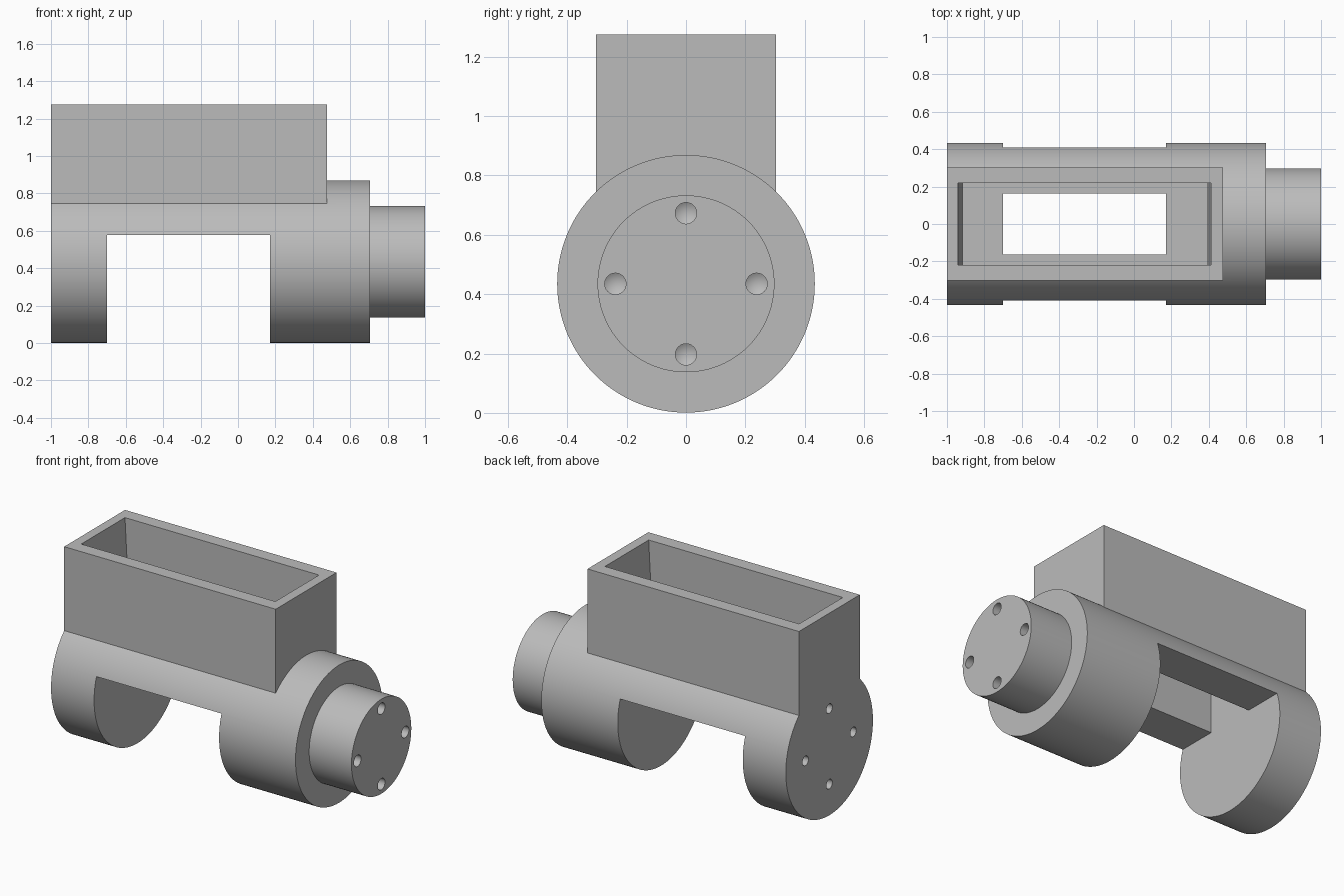
import bpy
import bmesh
from math import radians, pi, cos, sin
from mathutils import Matrix, Vector

cube = bpy.data.objects.get("Cube")
if cube:
    bpy.data.objects.remove(cube, do_unlink=True)

AXIS_Z = 0.435

grey = bpy.data.materials.new("plain grey")
grey.use_nodes = True
COLOR = (0.5, 0.5, 0.5, 1)
grey.diffuse_color = COLOR
grey.node_tree.nodes["Principled BSDF"].inputs["Base Color"].default_value = COLOR


def add_object(name, bm):
    bmesh.ops.recalc_face_normals(bm, faces=bm.faces)
    mesh = bpy.data.meshes.new(name)
    bm.to_mesh(mesh)
    bm.free()
    mesh.materials.append(grey)
    obj = bpy.data.objects.new(name, mesh)
    bpy.context.collection.objects.link(obj)
    return obj


def block(name, x0, x1, half_y, z0, z1, end_taper=0):
    """Box with optional narrowing of its length towards the bottom."""
    bm = bmesh.new()
    bmesh.ops.create_cube(bm, size=1)
    for v in bm.verts:
        low = v.co.z < 0
        inset = end_taper if low else 0
        v.co = Vector((x0 + inset if v.co.x < 0 else x1 - inset,
                       half_y if v.co.y > 0 else -half_y,
                       z0 if low else z1))
    return add_object(name, bm)


def rod(name, start, end, r0, r1=None, sides=32):
    """Cylinder or cone frustum between two points."""
    start, end = Vector(start), Vector(end)
    d = end - start
    bm = bmesh.new()
    bmesh.ops.create_cone(bm, cap_ends=True, segments=sides, radius1=r0,
                          radius2=r0 if r1 is None else r1, depth=d.length)
    turn = d.to_track_quat('Z', 'Y').to_matrix().to_4x4()
    bm.transform(Matrix.Translation((start + end) / 2) @ turn)
    return add_object(name, bm)


def combine(target, tool, operation):
    mod = target.modifiers.new("join", 'BOOLEAN')
    mod.operation = operation
    mod.solver = 'EXACT'
    mod.object = tool
    bpy.context.view_layer.update()
    graph = bpy.context.evaluated_depsgraph_get()
    result = bpy.data.meshes.new_from_object(target.evaluated_get(graph))
    target.modifiers.clear()
    target.data = result
    bpy.data.objects.remove(tool, do_unlink=True)


def drill(name, x, inward, y, z, radius, depth):
    """Blind hole cutter with a pointed tip, made as a lathed solid."""
    profile = [(-0.05, radius), (depth, radius)]
    bm = bmesh.new()
    n = 24
    rings = [[bm.verts.new((x + inward * d, y + r * cos(2 * pi * i / n),
                            z + r * sin(2 * pi * i / n))) for i in range(n)]
             for d, r in profile]
    tip = bm.verts.new((x + inward * (depth + radius * 0.6), y, z))
    bm.faces.new(rings[0])
    for i in range(n):
        j = (i + 1) % n
        bm.faces.new((rings[0][i], rings[0][j], rings[1][j], rings[1][i]))
        bm.faces.new((rings[1][i], rings[1][j], tip))
    return add_object(name, bm)


# Round body, stepped end boss and rectangular housing
body = rod("bracket_body", (-1, 0, AXIS_Z), (0.705, 0, AXIS_Z), 0.434, sides=128)
combine(body, rod("end_boss", (0.6, 0, AXIS_Z), (1, 0, AXIS_Z), 0.298, sides=96), 'UNION')
combine(body, block("housing", -1, 0.475, 0.303, 0.62, 1.275), 'UNION')

# Lower notch, housing pocket and the slot joining them
combine(body, block("notch", -0.7, 0.172, 0.6, -0.1, 0.577), 'DIFFERENCE')
combine(body, block("pocket", -0.945, 0.417, 0.218, 0.83, 1.35, 0.028), 'DIFFERENCE')
combine(body, block("slot", -0.7, 0.172, 0.163, 0.5, 0.9), 'DIFFERENCE')

# Cross holes through the housing walls
for x in (-0.785, 0.26):
    combine(body, rod("cross_hole", (x, -0.5, 1.118), (x, 0.5, 1.118), 0.059), 'DIFFERENCE')

# Centre bores on both sides of the notch
for x0, x1, r in ((-1.1, -0.6, 0.055), (0.1, 1.1, 0.045)):
    combine(body, rod("centre_bore", (x0, 0, AXIS_Z), (x1, 0, AXIS_Z), r), 'DIFFERENCE')

# Four blind screw holes around each centre bore
for x, inward, r in ((1, -1, 0.036), (-1, 1, 0.03)):
    for k in range(4):
        a = k * pi / 2
        combine(body, drill("screw_hole", x, inward, 0.238 * cos(a),
                            AXIS_Z + 0.238 * sin(a), r, 0.15), 'DIFFERENCE')

# One material, smooth round faces with crisp edges
body.data.materials.clear()
body.data.materials.append(grey)
for p in body.data.polygons:
    p.material_index = 0
bpy.ops.object.select_all(action='DESELECT')
body.select_set(True)
bpy.context.view_layer.objects.active = body
bpy.ops.object.shade_smooth_by_angle(angle=radians(25))
